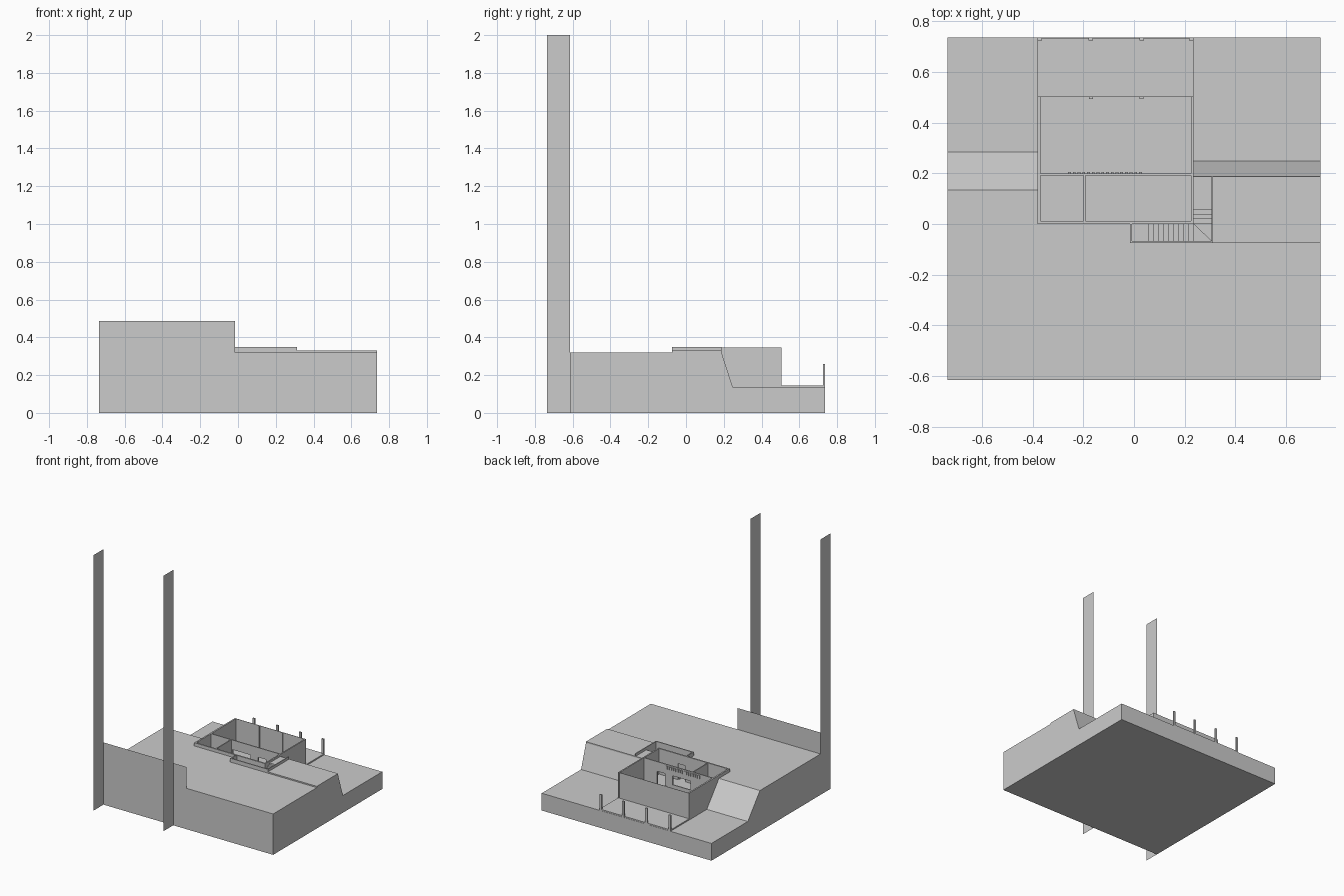
import bpy, bmesh

if "Cube" in bpy.data.objects:
    bpy.data.objects.remove(bpy.data.objects["Cube"])


def prism(name, pts, lo, hi, axis='Z'):
    """Extrude a polygon: pts are (x,y) along Z, or (y,z) along X."""
    bm = bmesh.new()

    def put(p, d):
        return (p[0], p[1], d) if axis == 'Z' else (d, p[0], p[1])
    f = bm.faces.new([bm.verts.new(put(p, lo)) for p in pts])
    ext = bmesh.ops.extrude_face_region(bm, geom=[f])
    off = (0, 0, hi - lo) if axis == 'Z' else (hi - lo, 0, 0)
    bmesh.ops.translate(bm, vec=off, verts=[v for v in ext['geom'] if isinstance(v, bmesh.types.BMVert)])
    bmesh.ops.recalc_face_normals(bm, faces=bm.faces)
    me = bpy.data.meshes.new(name)
    bm.to_mesh(me)
    bm.free()
    ob = bpy.data.objects.new(name, me)
    bpy.context.collection.objects.link(ob)
    return ob


def box(name, x0, x1, y0, y1, z0, z1):
    return prism(name, [(x0, y0), (x1, y0), (x1, y1), (x0, y1)], z0, z1)


def sheet(name, pts):
    me = bpy.data.meshes.new(name)
    me.from_pydata(pts, [], [(0, 1, 2, 3)])
    ob = bpy.data.objects.new(name, me)
    bpy.context.collection.objects.link(ob)


def cut(target, cutter):
    m = target.modifiers.new("cut", 'BOOLEAN')
    m.operation, m.solver, m.object = 'DIFFERENCE', 'EXACT', cutter
    bpy.context.view_layer.objects.active = target
    bpy.ops.object.modifier_apply(modifier=m.name)
    bpy.data.objects.remove(cutter)


LOW, FLOOR, HIGH, PATH, TOP = .135, .145, .32, .33, .345
HX0, HX1 = -.38, .235          # house sides
SX0, SX1, SY0 = -.015, .312, -.075   # stairwell

# Sloping site, cut away for the lower garden, house and stairwell
site = box("terrain", -.735, .735, -.615, .735, 0, HIGH)


def slope(y0, y1):
    return [(y0, HIGH), (y1, LOW), (.8, LOW), (.8, .5), (y0, .5)]


cut(site, box("pit_cutter", HX0, HX1, 0, .8, LOW, .5))
cut(site, prism("left_cutter", slope(.135, .285), -.8, -.3, 'X'))
cut(site, prism("right_cutter", slope(.188, .248), .2, .8, 'X'))
cut(site, box("stair_cutter", SX0, SX1, SY0, .055, LOW, .5))

# Raised path beside the stair
box("path", SX1, .735, SY0, .188, HIGH, PATH)
box("stair_top_landing", HX1, SX1, .055, .188, HIGH, PATH)

# Boundary wall and two tall fins, all paper thin
sheet("boundary_wall", [(-.735, -.615, 0), (-.015, -.615, 0), (-.015, -.615, .487), (-.735, -.615, .487)])
for x in (-.735, -.13):
    sheet("tall_fin", [(x, -.735, 0), (x, -.615, 0), (x, -.615, 2), (x, -.735, 2)])

# Floor slab and terrace
box("floor_slab", HX0, HX1, 0, .733, LOW, FLOOR)
box("stair_base", SX0, SX1, SY0, 0, LOW, FLOOR)


def wall(name, x0, x1, y0, y1, openings=()):
    """Wall along x with (xa, xb, sill, head) openings."""
    x = x0
    for xa, xb, sill, head in openings:
        box(name, x, xa, y0, y1, FLOOR, TOP)
        box(name + "_head", xa, xb, y0, y1, head, TOP)
        if sill > FLOOR:
            box(name + "_sill", xa, xb, y0, y1, FLOOR, sill)
        x = xb
    box(name, x, x1, y0, y1, FLOOR, TOP)


# House walls
wall("front_wall", HX0, HX1, 0, .011, [(-.005, .063, FLOOR, .27)])
wall("cross_wall", HX0 + .012, HX1 - .01, .192, .2,
     [(-.18, -.025, .2, .27), (.04, .11, FLOOR, .27)])
box("left_wall", HX0, HX0 + .012, .011, .505, FLOOR, TOP)
box("right_wall", HX1 - .01, HX1, .011, .505, FLOOR, TOP)
box("partition", -.2, -.192, .011, .192, FLOOR, TOP)
box("rear_glazing", HX0 + .012, HX1 - .01, .501, .504, FLOOR, TOP)
for x in (-.17, .03):
    box("glazing_post", x - .008, x + .008, .494, .501, FLOOR, TOP)

# Row of small slats high on the cross wall
for i in range(16):
    x = -.26 + i * .0187
    box("slat", x, x + .011, .2, .206, .31, .335)

# Terrace posts
for x in (-.372, -.17, .03, .226):
    box("terrace_post", x - .009, x + .009, .724, .735, LOW, .26)

# Stair: straight flight, two winders, three upper steps
rise = (PATH - FLOOR) / 15
xi, yi = .305, -.067
foot = [[(.055 + .02 * i, yi), (.075 + .02 * i, yi), (.075 + .02 * i, 0), (.055 + .02 * i, 0)] for i in range(9)]
foot += [[(HX1, 0), (HX1, yi), (xi, yi)], [(HX1, 0), (xi, yi), (xi, 0)]]
foot += [[(HX1, a), (xi, a), (xi, b), (HX1, b)] for a, b in ((0, .02), (.02, .038), (.038, .055))]
for i, p in enumerate(foot):
    prism("step", p, FLOOR, FLOOR + rise * (i + 1))

# Parapet around the stairwell
box("parapet_front", SX0, SX1, SY0, yi, FLOOR, .35)
box("parapet_right", xi, SX1, yi, .188, FLOOR, .35)
box("parapet_end", SX0, SX0 + .008, yi, 0, FLOOR, .35)
